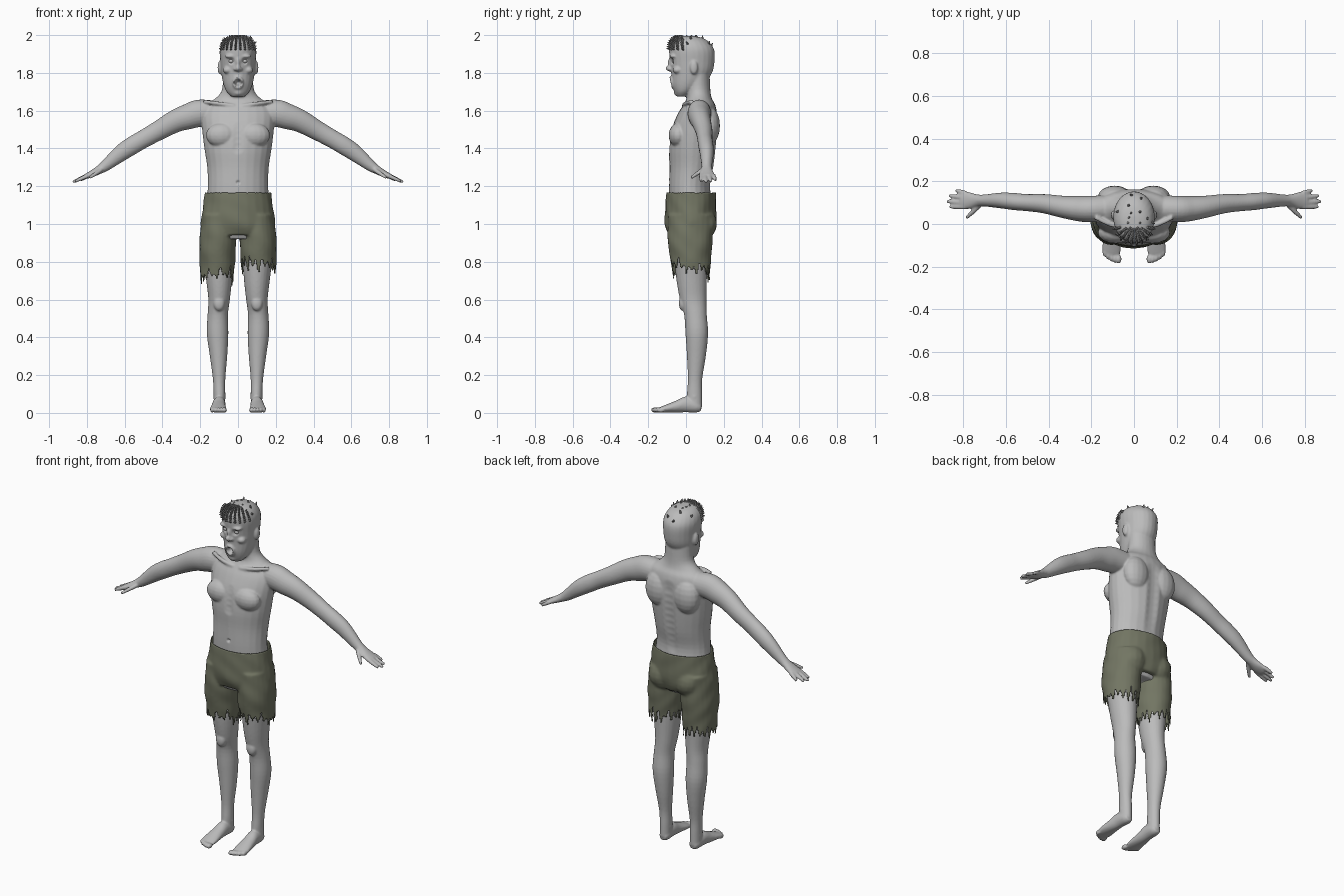
import bpy, bmesh, math, random
from mathutils import Vector, Matrix

random.seed(4)
default_cube = bpy.data.objects.get("Cube")
if default_cube:
    bpy.data.objects.remove(default_cube, do_unlink=True)

X, Y, Z = Vector((1, 0, 0)), Vector((0, 1, 0)), Vector((0, 0, 1))
BOTH = (1, -1)


def material(name, colour):
    mat = bpy.data.materials.new(name)
    mat.use_nodes = True
    mat.diffuse_color = (*colour, 1)
    mat.node_tree.nodes["Principled BSDF"].inputs["Base Color"].default_value = (*colour, 1)
    return mat


def interpolate(rings, steps=4):
    """Smooth curve through all ring values."""
    padded = [rings[0]] + rings + [rings[-1]]
    result = []
    for a, b, c, d in zip(padded, padded[1:], padded[2:], padded[3:]):
        for step in range(steps):
            t = step / steps
            result.append([q + t / 2 * (r - p + t * (2 * p - 5 * q + 4 * r - s + t * (3 * (q - r) + s - p)))
                           for p, q, r, s in zip(a, b, c, d)])
    return result + [rings[-1]]


def loft(bm, rings, ref=X, axis=None, side=1, segs=24):
    """Closed tube through rings of (x, y, z, half size along ref, other half size)."""
    path = interpolate(rings)
    centres = [Vector((side * r[0], r[1], r[2])) for r in path]
    last = len(path) - 1
    loops = []
    for i, (centre, ring) in enumerate(zip(centres, path)):
        along = axis or (centres[min(i + 1, last)] - centres[max(i - 1, 0)]).normalized()
        u = (ref - along * ref.dot(along)).normalized()
        v = along.cross(u)
        angles = [math.tau * k / segs for k in range(segs)]
        loops.append([bm.verts.new(centre + u * ring[3] * math.cos(a) + v * ring[4] * math.sin(a))
                      for a in angles])
    faces = [bm.faces.new(loops[0]), bm.faces.new(loops[-1])]
    for low, high in zip(loops, loops[1:]):
        for k in range(segs):
            n = (k + 1) % segs
            faces.append(bm.faces.new((low[k], low[n], high[n], high[k])))
    bmesh.ops.recalc_face_normals(bm, faces=faces)
    return faces


def blob(bm, centre, size):
    matrix = Matrix.Translation(centre) @ Matrix.Diagonal((*size, 1))
    bmesh.ops.create_uvsphere(bm, u_segments=16, v_segments=10, radius=1, matrix=matrix)


def pair(bm, centre, size):
    for side in BOTH:
        blob(bm, (side * centre[0], centre[1], centre[2]), size)


def finish(bm, name, mat, voxel=0, smoothing=0):
    """Make the object, optionally fusing its volumes into one skin."""
    mesh = bpy.data.meshes.new(name)
    bm.to_mesh(mesh)
    bm.free()
    ob = bpy.data.objects.new(name, mesh)
    bpy.context.collection.objects.link(ob)
    mesh.materials.append(mat)
    if voxel:
        bpy.context.view_layer.objects.active = ob
        fuse = ob.modifiers.new("fuse", "REMESH")
        fuse.mode = "VOXEL"
        fuse.voxel_size = voxel
        soften = ob.modifiers.new("soften", "SMOOTH")
        soften.iterations = smoothing
        for modifier in ("fuse", "soften"):
            bpy.ops.object.modifier_apply(modifier=modifier)
        if not ob.data.materials:
            ob.data.materials.append(mat)
    ob.data.shade_smooth()
    return ob


skin = material("grey skin", (0.5, 0.5, 0.5))
cloth = material("olive cloth", (0.17, 0.18, 0.125))
hair_grey = material("dark grey hair", (0.27, 0.27, 0.27))

# Torso and neck
body = bmesh.new()
loft(body, [(0, .02, .92, .14, .09), (0, .02, 1, .18, .12), (0, .025, 1.1, .168, .115),
            (0, .02, 1.2, .16, .11), (0, .03, 1.3, .163, .118), (0, .035, 1.4, .178, .125),
            (0, .045, 1.5, .19, .122), (0, .06, 1.58, .195, .105), (0, .07, 1.63, .175, .085),
            (0, .07, 1.665, .12, .067), (0, .065, 1.71, .085, .064), (0, .065, 1.8, .08, .06)], axis=Z)
pair(body, (.085, -.04, 1.47), (.085, .052, .065))
pair(body, (.09, .125, 1.52), (.08, .055, .1))
for side in BOTH:
    loft(body, [(.02, -.012, 1.625, .01, .01), (.1, -.005, 1.637, .011, .011),
                (.18, .03, 1.648, .01, .01)], ref=Y, side=side, segs=10)

# Head with open mouth
head_rings = [(0, -.02, 1.675, .035, .03), (0, -.01, 1.7, .06, .052), (0, .01, 1.74, .077, .085),
              (0, .03, 1.8, .089, .108), (0, .033, 1.86, .094, .118), (0, .03, 1.92, .097, .12),
              (0, .02, 1.96, .085, .105), (0, .015, 1.985, .06, .073), (0, .01, 1.996, .025, .03)]
head_faces = loft(body, head_rings, axis=Z)
scalp = [(f.calc_center_median(), f.normal.copy()) for f in head_faces]
blob(body, (0, -.085, 1.825), (.015, .023, .018))
blob(body, (0, -.08, 1.853), (.011, .017, .032))
pair(body, (.014, -.083, 1.82), (.009, .014, .01))
pair(body, (.036, -.068, 1.888), (.034, .02, .011))
pair(body, (.055, -.045, 1.815), (.025, .025, .02))
pair(body, (.096, .042, 1.828), (.012, .021, .036))
blob(body, (0, -.043, 1.697), (.028, .022, .02))
for k in range(14):
    a = math.tau * k / 14
    blob(body, (.022 * math.cos(a), -.073 - .006 * math.sin(a), 1.748 + .026 * math.sin(a)),
         (.009, .01, .009))

# Arms, hands, legs and feet
arm = [(.1, .075, 1.59, .06, .06), (.2, .07, 1.587, .062, .072), (.26, .072, 1.57, .059, .068),
       (.33, .08, 1.545, .052, .06), (.42, .095, 1.495, .045, .052), (.5, .1, 1.45, .04, .048),
       (.56, .105, 1.415, .04, .048), (.62, .11, 1.375, .037, .044), (.7, .11, 1.31, .028, .03),
       (.735, .11, 1.287, .029, .023), (.775, .11, 1.265, .04, .018), (.81, .112, 1.25, .04, .013)]
fingers = [((.79, .145, 1.258), (.835, .157, 1.232)), ((.79, .122, 1.26), (.865, .133, 1.226)),
           ((.79, .1, 1.26), (.875, .106, 1.222)), ((.79, .08, 1.258), (.862, .08, 1.226)),
           ((.725, .085, 1.285), (.785, .028, 1.245))]
leg = [(.095, .025, .98, .09, .105), (.103, .025, .85, .083, .092), (.1, .03, .7, .068, .08),
       (.1, .038, .6, .057, .07), (.107, .05, .52, .054, .06), (.108, .057, .42, .057, .06),
       (.103, .055, .3, .046, .05), (.1, .048, .18, .033, .038), (.098, .045, .1, .031, .04),
       (.098, .045, .03, .03, .04)]
foot = [(.098, .08, .03, .02, .02), (.098, .055, .036, .031, .034), (.1, 0, .045, .034, .042),
        (.103, -.05, .034, .038, .032), (.105, -.11, .022, .044, .02), (.106, -.145, .015, .04, .013)]
for side in BOTH:
    loft(body, arm, ref=Y, side=side)
    for base, tip in fingers:
        middle = [(a + b) / 2 for a, b in zip(base, tip)]
        loft(body, [(*base, .012, .012), (*middle, .011, .011), (*tip, .008, .008)],
             ref=Z, side=side, segs=10)
    loft(body, leg, axis=Z, side=side)
    loft(body, foot, axis=Y, side=side)
    for k in range(5):
        width = .014 if k == 0 else .0095
        blob(body, (side * (.072 + .0165 * k), -.164 + .002 * k * k, .015), (width, .022, .014))
pair(body, (.1, -.018, .58), (.03, .02, .04))
pair(body, (.098, .045, .085), (.035, .014, .016))
body_ob = finish(body, "body", skin, voxel=.0055, smoothing=4)

# Sockets, mouth cavity, navel, breastbone and spine furrow
dents = [((0, -.078, 1.748), .024, .045), ((0, -.09, 1.22), .013, .012)]
dents += [((side * .036, -.08, 1.862), .024, .013) for side in BOTH]
dents += [((0, -.088, 1.4 + .03 * k), .035, .005) for k in range(5)]
dents += [((0, .155, 1.2 + .04 * k), .05, -.007) for k in range(10)]
for centre, radius, push in dents:
    centre = Vector(centre)
    for vert in body_ob.data.vertices:
        distance = (vert.co - centre).length
        if distance < radius:
            vert.co.y += push * (1 - (distance / radius) ** 2) ** 2

eyes = bmesh.new()
pair(eyes, (.036, -.061, 1.862), (.014, .013, .011))
finish(eyes, "eyes", skin)

# Short hair, thick at the front and sparse behind
hair = bmesh.new()
for point, normal in scalp:
    front = point.y < -.015
    if point.z > (1.925 if front else 1.94) and random.random() < (1 if front else .1):
        lean = (normal + Vector((random.uniform(-.4, .4), -.3, .3))).normalized()
        turn = lean.to_track_quat("Z", "Y").to_matrix().to_4x4()
        bmesh.ops.create_cone(hair, cap_ends=True, segments=5, radius1=.009, radius2=.002,
                              depth=.022, matrix=Matrix.Translation(point + lean * .004) @ turn)
for vert in hair.verts:
    vert.co.z = min(vert.co.z, 2)
finish(hair, "hair", hair_grey)

# Ragged shorts
shorts = bmesh.new()
loft(shorts, [(0, .022, .94, .19, .115), (0, .024, 1, .198, .136), (0, .025, 1.1, .185, .135),
              (0, .027, 1.2, .17, .128)], axis=Z)
trouser_leg = [(.1, .025, 1.05, .09, .12), (.107, .022, .9, .098, .118), (.109, .025, .8, .094, .106),
               (.112, .03, .7, .088, .097), (.112, .03, .56, .086, .092)]
for side in BOTH:
    loft(shorts, trouser_leg, axis=Z, side=side)
pair(shorts, (.085, .085, 1), (.08, .078, .09))
shorts_ob = finish(shorts, "shorts", cloth, voxel=.007, smoothing=6)

TEETH = 40
teeth = {side: [random.uniform(0, .05) + .055 * (k % 2) for k in range(TEETH)] for side in BOTH}


def hem(point):
    side = 1 if point.x > 0 else -1
    turn = math.atan2(point.y - .03, abs(point.x) - .11) / math.tau % 1 * TEETH
    k = int(turn) % TEETH
    low, high = teeth[side][k], teeth[side][(k + 1) % TEETH]
    base = (.71 if side > 0 else .66) + (.02 if point.y < 0 else 0)
    return base + low + (high - low) * (turn % 1)


cut = bmesh.new()
cut.from_mesh(shorts_ob.data)
for vert in cut.verts:
    fold = math.sin(vert.co.z * 45 + vert.co.x * 30) * math.sin(vert.co.y * 40 + vert.co.z * 12)
    vert.co += vert.normal * .002 * fold
removed = []
for face in cut.faces:
    middle = face.calc_center_median()
    if middle.z > 1.165 or middle.z < hem(middle):
        removed.append(face)
bmesh.ops.delete(cut, geom=removed, context="FACES")
cut.to_mesh(shorts_ob.data)
cut.free()
thickness = shorts_ob.modifiers.new("cloth thickness", "SOLIDIFY")
thickness.thickness = .004
